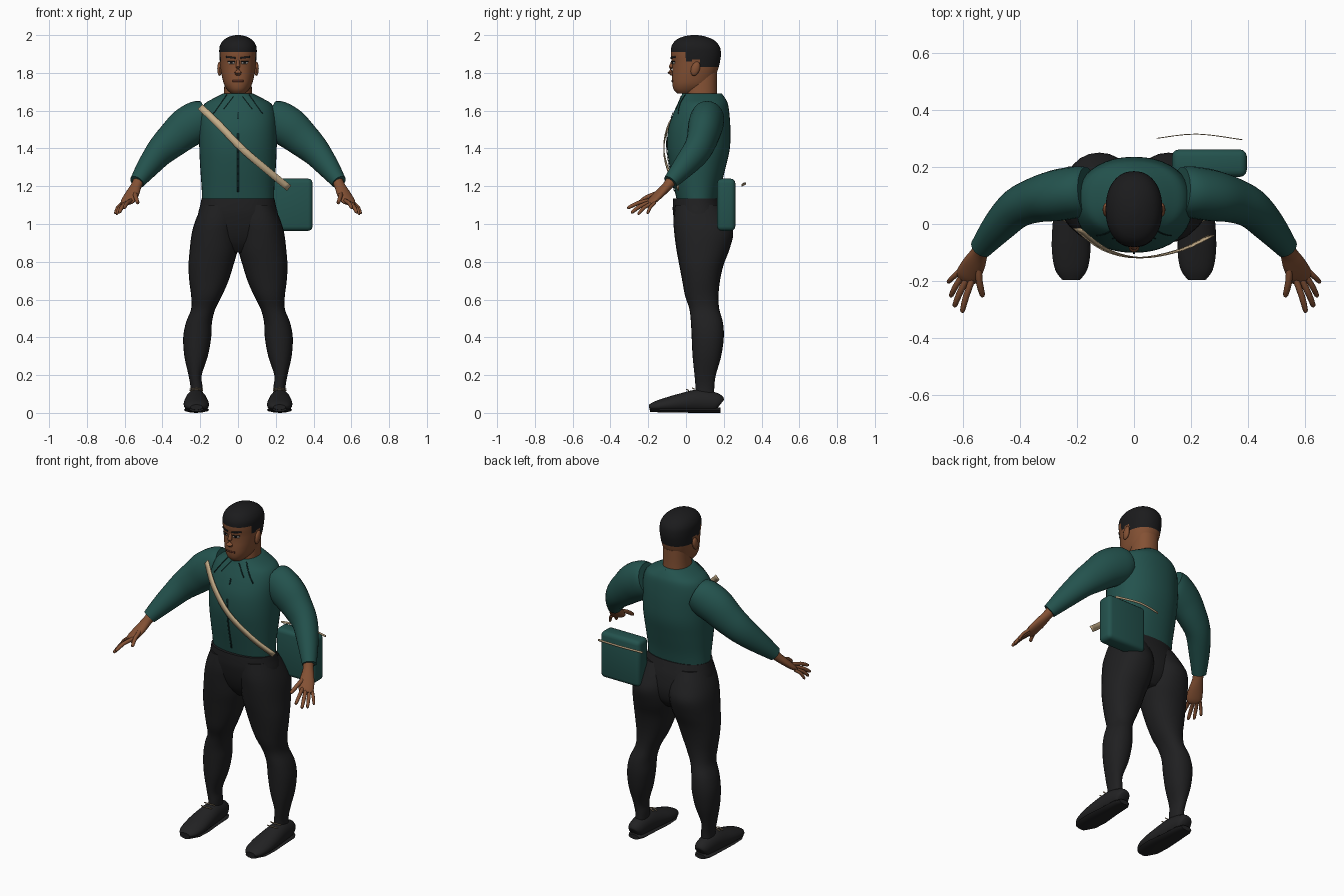
import bpy, bmesh, math
from mathutils import Vector

if "Cube" in bpy.data.objects:
    bpy.data.objects.remove(bpy.data.objects["Cube"])


def material(name, rgb):
    m = bpy.data.materials.new(name)
    m.diffuse_color = (*rgb, 1)
    m.use_nodes = True
    m.node_tree.nodes["Principled BSDF"].inputs["Base Color"].default_value = m.diffuse_color
    return m


TEAL = material("teal cloth", (.017, .085, .075))
SEAM = material("dark seam", (.006, .028, .026))
BLACK = material("black cloth", (.014, .014, .015))
SHOE = material("shoe black", (.016, .016, .017))
HAIR = material("hair black", (.011, .011, .012))
SKIN = material("brown skin", (.23, .082, .034))
LIP = material("dark lip", (.12, .035, .02))
BEIGE = material("beige webbing", (.56, .42, .25))
WHITE = material("eye white", (.5, .45, .4))


def smooth(rows, n=4):
    """Catmull-Rom resampling of rows of numbers."""
    out, last = [], len(rows) - 1
    for i in range(last):
        p = [rows[max(0, min(last, i + k))] for k in (-1, 0, 1, 2)]
        for j in range(n):
            t = j / n
            out.append([.5 * (2 * b + (c - a) * t + (2 * a - 5 * b + 4 * c - d) * t * t
                              + (3 * b - a - 3 * c + d) * t ** 3) for a, b, c, d in zip(*p)])
    return out + [list(rows[-1])]


def finish(name, bm, mats, angle=50):
    bmesh.ops.recalc_face_normals(bm, faces=bm.faces[:])
    me = bpy.data.meshes.new(name)
    bm.to_mesh(me)
    bm.free()
    ob = bpy.data.objects.new(name, me)
    bpy.context.collection.objects.link(ob)
    for m in mats:
        me.materials.append(m)
    bpy.ops.object.select_all(action='DESELECT')
    ob.select_set(True)
    bpy.context.view_layer.objects.active = ob
    bpy.ops.object.shade_smooth_by_angle(angle=math.radians(angle))
    return ob


def loft(name, rings, mats, rule=None):
    bm = bmesh.new()
    vs = [[bm.verts.new(p) for p in r] for r in rings]
    n = len(vs[0])
    for a, b in zip(vs, vs[1:]):
        for i in range(n):
            bm.faces.new((a[i], a[(i + 1) % n], b[(i + 1) % n], b[i]))
    bm.faces.new(vs[0])
    bm.faces.new(vs[-1])
    if rule:
        for f in bm.faces:
            f.material_index = rule(f.calc_center_median())
    return finish(name, bm, mats)


def body(name, rows, mats, s=1, p=2.2, n=32, rule=None):
    """Stack of rounded sections: z, x min, x max, y front, y back."""
    rings = []
    for z, x0, x1, y0, y1 in rows:
        r = []
        for i in range(n):
            a = math.tau * i / n
            c, d = math.cos(a), math.sin(a)
            r.append((s * ((x0 + x1) / 2 + (x1 - x0) / 2 * math.copysign(abs(c) ** (2 / p), c)),
                      (y0 + y1) / 2 + (y1 - y0) / 2 * math.copysign(abs(d) ** (2 / p), d), z))
        rings.append(r)
    return loft(name, rings, mats, rule)


def tube(name, rows, mat, s=1, n=16, floor=None):
    """Limb along a path: x, y, z, upright radius, sideways radius."""
    pts = [Vector(r[:3]) for r in rows]
    rings = []
    for i, r in enumerate(rows):
        t = (pts[min(i + 1, len(pts) - 1)] - pts[max(i - 1, 0)]).normalized()
        w = (Vector((0, 0, 1)) - t * t.z).normalized()
        v = t.cross(w)
        ring = []
        for k in range(n):
            a = math.tau * k / n
            q = pts[i] + w * (r[3] * math.sin(a)) + v * (r[4] * math.cos(a))
            ring.append((s * q.x, q.y, q.z if floor is None else max(q.z, floor)))
        rings.append(ring)
    return loft(name, rings, [mat])


def front_y(rows, x, z, p=2.2):
    """Front surface of a body stack at x, z."""
    rows = sorted(rows)
    for a, b in zip(rows, rows[1:]):
        if a[0] <= z <= b[0]:
            t = (z - a[0]) / (b[0] - a[0])
            _, x0, x1, y0, y1 = [u + (v - u) * t for u, v in zip(a, b)]
            k = max(0, 1 - abs(x / x1) ** p) ** (1 / p)
            return (y0 + y1) / 2 - (y1 - y0) / 2 * k
    return rows[-1][3]


def ribbon(name, centre, width, mat, thick):
    """Flat band facing front or back; width lies in the x-z plane."""
    bm = bmesh.new()
    pts = [Vector(c) for c in centre]
    pairs = []
    for i, q in enumerate(pts):
        t = pts[min(i + 1, len(pts) - 1)] - pts[max(i - 1, 0)]
        w = Vector((-t.z, 0, t.x)).normalized() * width / 2
        pairs.append((bm.verts.new(q - w), bm.verts.new(q + w)))
    for a, b in zip(pairs, pairs[1:]):
        bm.faces.new((a[0], a[1], b[1], b[0]))
    ob = finish(name, bm, [mat])
    m = ob.modifiers.new("thickness", 'SOLIDIFY')
    m.thickness, m.offset = thick, 0


def drawn(name, rows, a, b, width, mat, off=.003, n=8):
    """Thin plate that follows the front of a body from a to b (x, z)."""
    pts = []
    for i in range(n + 1):
        x, z = [u + (v - u) * i / n for u, v in zip(a, b)]
        pts.append((x, front_y(rows, x, z) - off, z))
    ribbon(name, pts, width, mat, .003)


def sym(rows):
    return smooth([(z, -x, x, f, b) for z, f, b, x in rows])


# Head with hair above a line that drops behind the temples
def hair_rule(c):
    line = 1.908 if c.y < .0 else 1.865 if c.y < .035 else 1.87 if c.y < .07 else 1.832
    return int(c.z > line)


head = sym([(1.69, -.045, .05, .035), (1.71, -.064, .10, .056), (1.74, -.072, .135, .074),
            (1.78, -.073, .155, .085), (1.82, -.072, .17, .092), (1.86, -.074, .18, .096),
            (1.90, -.08, .185, .099), (1.94, -.077, .178, .097), (1.972, -.055, .15, .078),
            (1.992, -.015, .105, .045), (2.0, .03, .06, .012)])
body("head", head, [SKIN, HAIR], n=48, rule=hair_rule)
body("neck", sym([(1.62, -.0, .17, .08), (1.70, .0, .165, .074), (1.80, .02, .165, .07)]), [SKIN])
tube("nose", [(0, -.068, 1.868, .008, .008), (0, -.08, 1.83, .012, .012),
              (0, -.083, 1.803, .016, .019), (0, -.072, 1.79, .008, .014)], SKIN, n=10)
drawn("mouth", head, (-.028, 1.757), (.028, 1.757), .009, LIP)
for s in (1, -1):
    drawn("eyebrow", head, (s * .014, 1.879), (s * .062, 1.884), .009, HAIR)
    drawn("eye_white", head, (s * .02, 1.853), (s * .052, 1.854), .011, WHITE)
    drawn("iris", head, (s * .03, 1.854), (s * .042, 1.854), .011, HAIR, .005)
    drawn("eyelid", head, (s * .017, 1.86), (s * .055, 1.86), .005, HAIR, .005)
    bm = bmesh.new()
    bmesh.ops.create_uvsphere(bm, u_segments=12, v_segments=8, radius=1)
    for v in bm.verts:
        v.co = (s * .097 + v.co.x * .013, .05 + v.co.y * .024 + v.co.z * .008, 1.822 + v.co.z * .038)
    finish("ear", bm, [SKIN])

# Top with raised neckline
torso = sym([(1.13, -.05, .172, .19), (1.2, -.065, .185, .193), (1.3, -.086, .21, .2),
             (1.4, -.1, .232, .205), (1.5, -.095, .235, .205), (1.58, -.07, .23, .2),
             (1.635, -.045, .222, .178), (1.665, -.03, .208, .13), (1.69, -.02, .19, .08)])
body("torso", torso, [TEAL], n=40)
drawn("zip", torso, (0, 1.17), (0, 1.48), .008, SEAM)
drawn("zip_top", torso, (0, 1.56), (0, 1.59), .006, SEAM)
for s in (1, -1):
    drawn("collar_seam", torso, (s * .06, 1.684), (s * .13, 1.585), .005, SEAM)
    drawn("lapel_seam", torso, (s * .025, 1.675), (s * .075, 1.61), .004, SEAM)

# Arms, hands, legs and shoes on both sides
fingers = [((.545, -.145, 1.165), (.53, -.255, 1.11), .012),
           ((.565, -.19, 1.125), (.603, -.31, 1.085), .011),
           ((.585, -.19, 1.115), (.63, -.29, 1.06), .011),
           ((.602, -.18, 1.11), (.643, -.255, 1.052), .010),
           ((.612, -.165, 1.112), (.652, -.205, 1.055), .009)]
for s in (1, -1):
    tube("sleeve", smooth([(.165, .115, 1.565, .09, .085), (.20, .112, 1.55, .107, .09),
                           (.27, .10, 1.51, .108, .09), (.34, .085, 1.45, .095, .08),
                           (.41, .055, 1.385, .08, .07), (.475, -.01, 1.305, .062, .058),
                           (.535, -.083, 1.222, .04, .04)]), TEAL, s, 24)
    tube("palm", smooth([(.52, -.07, 1.24, .03, .03), (.54, -.10, 1.20, .025, .03),
                         (.56, -.14, 1.16, .022, .04), (.582, -.18, 1.122, .017, .042),
                         (.592, -.198, 1.108, .009, .03)]), SKIN, s)
    for a, b, r in fingers:
        a, b = Vector(a), Vector(b)
        mid = a.lerp(b, .5) + Vector((.004, -.004, .006))
        tube("finger", smooth([(*a, r, r), (*mid, r, r), (*a.lerp(b, .93), r * .8, r * .8),
                               (*b, r * .3, r * .3)], 2), SKIN, s, 8)
    body("trouser_leg", smooth([
        (1.10, .01, .19, -.058, .18), (1.02, -.005, .225, -.066, .225), (.95, -.002, .245, -.062, .25),
        (.86, .003, .256, -.05, .228), (.78, .025, .262, -.035, .198), (.70, .05, .258, -.02, .18),
        (.62, .085, .248, -.005, .172), (.55, .12, .248, .018, .176), (.48, .138, .275, .026, .195),
        (.40, .142, .29, .03, .2), (.30, .16, .284, .035, .186), (.2, .192, .262, .045, .158),
        (.14, .188, .252, .05, .15), (.09, .188, .252, .05, .15)]), [BLACK], s, n=24)
    tube("shoe", smooth([(.222, .182, .045, .03, .03), (.222, .16, .055, .05, .045),
                         (.222, .07, .062, .062, .056), (.222, -.03, .052, .05, .065),
                         (.22, -.1, .042, .04, .067), (.22, -.16, .034, .028, .056),
                         (.22, -.195, .03, .014, .032)]), SHOE, s, 20, .012)
    tube("sole", [(.222, .182, .014, .014, .035), (.222, .15, .014, .014, .052),
                  (.222, .05, .014, .014, .058), (.22, -.06, .016, .014, .068),
                  (.22, -.13, .016, .014, .064), (.22, -.19, .02, .014, .036)], SHOE, s, 12, 0)
    for y, z in ((.045, .126), (.015, .118)):
        ribbon("lace", [(s * .186, y, z), (s * .22, y - .012, z + .006), (s * .256, y, z)],
               .005, BEIGE, .004)

# Trouser seat joining both legs
body("trouser_seat", sym([(.85, .02, .16, .08), (.9, -.02, .2, .17), (.97, -.05, .215, .22),
                          (1.05, -.068, .205, .212), (1.1, -.07, .19, .2),
                          (1.135, -.068, .178, .193)]), [BLACK])

# Shoulder strap across the chest, and its loose back end
ribbon("strap", smooth([(-.2, -.015, 1.62), (-.1, -.09, 1.525), (.02, -.118, 1.4),
                        (.16, -.092, 1.28), (.27, -.04, 1.19)]), .036, BEIGE, .004)
ribbon("back_strap", smooth([(.08, .30, 1.21), (.22, .315, 1.215), (.38, .295, 1.205)]),
       .012, BEIGE, .003)

# Rounded bag on the hip
bm = bmesh.new()
bmesh.ops.create_cube(bm, size=1)
for v in bm.verts:
    v.co = (.264 + v.co.x * .262, .213 + v.co.y * .096, 1.102 + v.co.z * .276)
bmesh.ops.bevel(bm, geom=bm.edges[:], offset=.024, segments=3, profile=.5, affect='EDGES')
finish("bag", bm, [TEAL])
